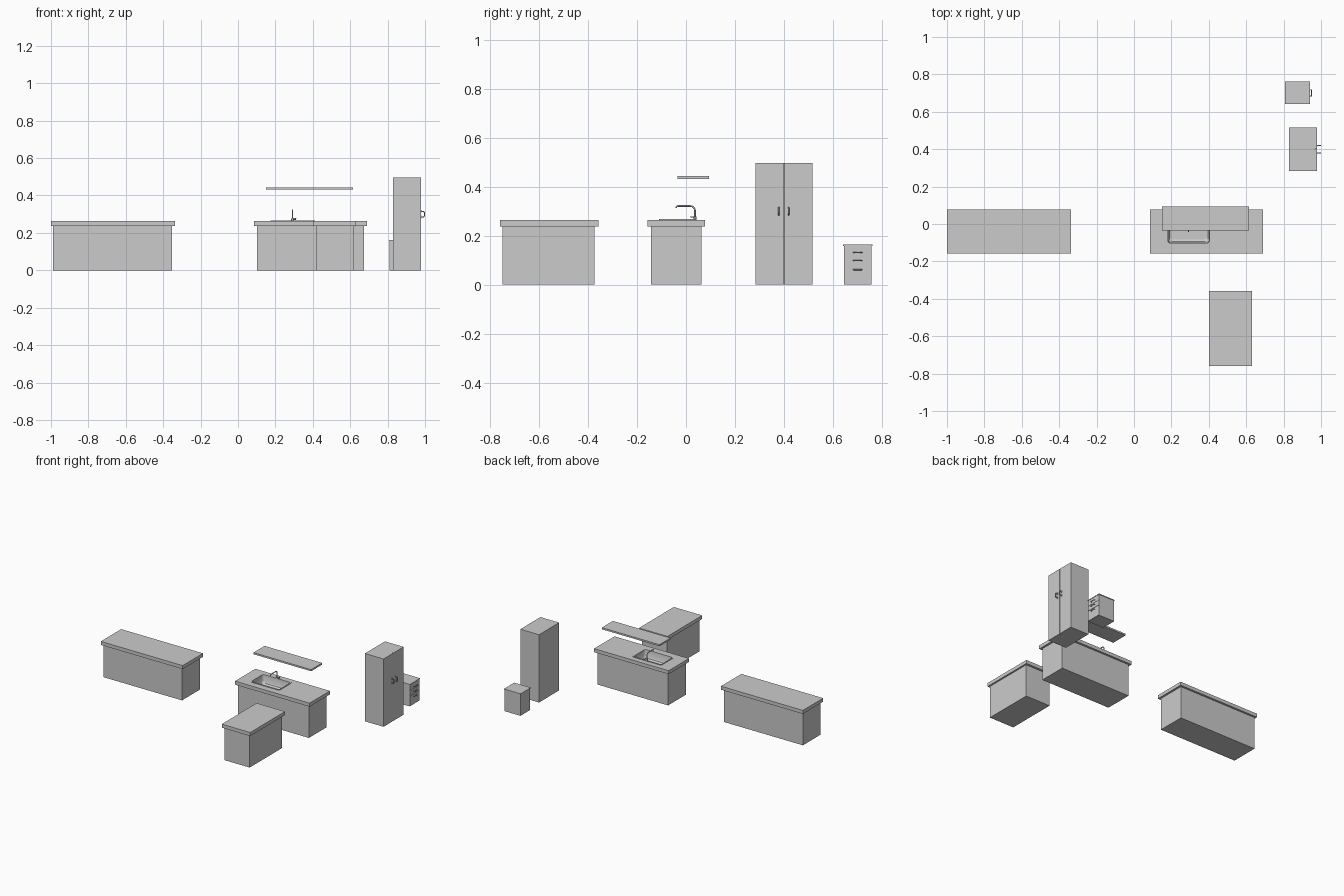
import bpy, bmesh, math

if "Cube" in bpy.data.objects:
    bpy.data.objects.remove(bpy.data.objects["Cube"])


def box(name, x, y, z, bevel=0.0):
    bm = bmesh.new()
    bmesh.ops.create_cube(bm, size=1)
    for v in bm.verts:
        v.co = [(a[0] + a[1]) / 2 + c * (a[1] - a[0]) for a, c in zip((x, y, z), v.co)]
    if bevel:
        bmesh.ops.bevel(bm, geom=bm.edges[:], offset=bevel, segments=1, affect='EDGES')
    return finish(name, bm)


def finish(name, bm, smooth=False):
    me = bpy.data.meshes.new(name)
    bm.to_mesh(me)
    bm.free()
    ob = bpy.data.objects.new(name, me)
    bpy.context.collection.objects.link(ob)
    if smooth:
        bpy.ops.object.select_all(action='DESELECT')
        ob.select_set(True)
        bpy.context.view_layer.objects.active = ob
        bpy.ops.object.shade_smooth_by_angle()
    return ob


def tube(name, pts, r, res=3):
    cu = bpy.data.curves.new(name, 'CURVE')
    cu.dimensions = '3D'
    cu.bevel_depth = r
    cu.bevel_resolution = res
    cu.use_fill_caps = True
    sp = cu.splines.new('POLY')
    sp.points.add(len(pts) - 1)
    for p, co in zip(sp.points, pts):
        p.co = (*co, 1)
    ob = bpy.data.objects.new(name, cu)
    bpy.context.collection.objects.link(ob)
    return ob


def arc(cy, cz, r, a0, a1, x, n=6):
    return [(x, cy + r * math.cos(math.radians(a0 + (a1 - a0) * i / n)),
             cz + r * math.sin(math.radians(a0 + (a1 - a0) * i / n))) for i in range(n + 1)]


def rounded_loop(inset, rad, z, n=6):
    x0, x1, y0, y1 = 0.173 + inset, 0.411 - inset, -0.11 + inset, 0.039 - inset
    pts = []
    for k, (cx, cy) in enumerate(((x1 - rad, y1 - rad), (x0 + rad, y1 - rad),
                                  (x0 + rad, y0 + rad), (x1 - rad, y0 + rad))):
        for i in range(n + 1):
            a = math.pi / 2 * (k + i / n)
            pts.append((cx + rad * math.cos(a), cy + rad * math.sin(a), z))
    return pts


def loft(name, loops, cap_start, smooth=True):
    bm = bmesh.new()
    rings = [[bm.verts.new(p) for p in lp] for lp in loops]
    for a, b in zip(rings, rings[1:]):
        for i in range(len(a)):
            j = (i + 1) % len(a)
            bm.faces.new((a[i], b[i], b[j], a[j]))
    bm.faces.new(rings[-1])
    if cap_start:
        bm.faces.new(rings[0][::-1])
        bmesh.ops.recalc_face_normals(bm, faces=bm.faces[:])
    return finish(name, bm, smooth)


# Counters: overhanging worktop on a plain base
def counter(name, x, y, bx, by):
    return (box(name + "_base", bx, by, (0, 0.238)),
            box(name + "_worktop", x, y, (0.238, 0.264)))


counter("long_counter", (-1, -0.338), (-0.157, 0.078), (-0.99, -0.353), (-0.143, 0.063))
counter("island", (0.401, 0.631), (-0.76, -0.358), (0.417, 0.619), (-0.749, -0.374))
sink_parts = counter("sink_counter", (0.086, 0.689), (-0.157, 0.078), (0.101, 0.674), (-0.143, 0.063))

# Sink opening and basin
cutter = loft("sink_cutter", [rounded_loop(0.005, 0.012, 0.19), rounded_loop(0.005, 0.012, 0.3)], True, False)
cutter.hide_render = True
cutter.hide_viewport = True
for ob in sink_parts:
    m = ob.modifiers.new("sink_hole", 'BOOLEAN')
    m.operation = 'DIFFERENCE'
    m.object = cutter
    m.solver = 'EXACT'
loft("sink_basin", [rounded_loop(0, 0.015, 0.264), rounded_loop(0, 0.015, 0.267),
                    rounded_loop(0.008, 0.014, 0.267), rounded_loop(0.011, 0.016, 0.22),
                    rounded_loop(0.016, 0.02, 0.21), rounded_loop(0.026, 0.022, 0.205)], False)

# Tap: base, bent spout and lever
FX, FY = 0.291, 0.037
tube("tap_base", [(FX, FY, 0.264), (FX, FY, 0.278)], 0.007)
tube("tap_spout", [(FX, FY, 0.27)] + arc(FY - 0.02, 0.301, 0.02, 0, 90, FX)
     + arc(-0.033, 0.314, 0.007, 90, 180, FX, 4) + [(FX, -0.04, 0.312)], 0.0035)
tube("tap_lever_stem", [(FX, FY, 0.274), (FX + 0.02, FY, 0.274)], 0.005)
tube("tap_lever", [(FX + 0.018, FY, 0.274), (FX + 0.018, FY - 0.018, 0.277)], 0.0025)

# Wall shelf
box("shelf", (0.15, 0.616), (-0.035, 0.093), (0.431, 0.443))

# Tall cupboard with two doors and bar handles
box("cupboard_body", (0.828, 0.968), (0.284, 0.516), (0, 0.496))
for side, y, hy in (("left", (0.284, 0.399), 0.379), ("right", (0.401, 0.516), 0.419)):
    box(side + "_door", (0.968, 0.979), y, (0, 0.496))
    tube(side + "_door_handle", [(0.978, hy, 0.285), (0.992, hy, 0.285), (0.997, hy, 0.292),
                                 (0.997, hy, 0.308), (0.992, hy, 0.315), (0.978, hy, 0.315)], 0.003)
    for z in (0.285, 0.315):
        box(side + "_handle_foot", (0.978, 0.982), (hy - 0.004, hy + 0.004), (z - 0.007, z + 0.007))

# Small drawer unit
box("drawer_unit_body", (0.809, 0.935), (0.645, 0.758), (0, 0.158))
box("drawer_unit_top", (0.806, 0.941), (0.642, 0.761), (0.158, 0.163))
for i, (z0, z1, hz) in enumerate(((0.002, 0.077, 0.061), (0.079, 0.114, 0.098), (0.116, 0.157, 0.131))):
    box(f"drawer_front_{i + 1}", (0.935, 0.94), (0.645, 0.758), (z0, z1))
    tube(f"drawer_handle_{i + 1}", [(0.939, 0.684, hz), (0.949, 0.684, hz),
                                    (0.949, 0.718, hz), (0.939, 0.718, hz)], 0.0025, 2)
